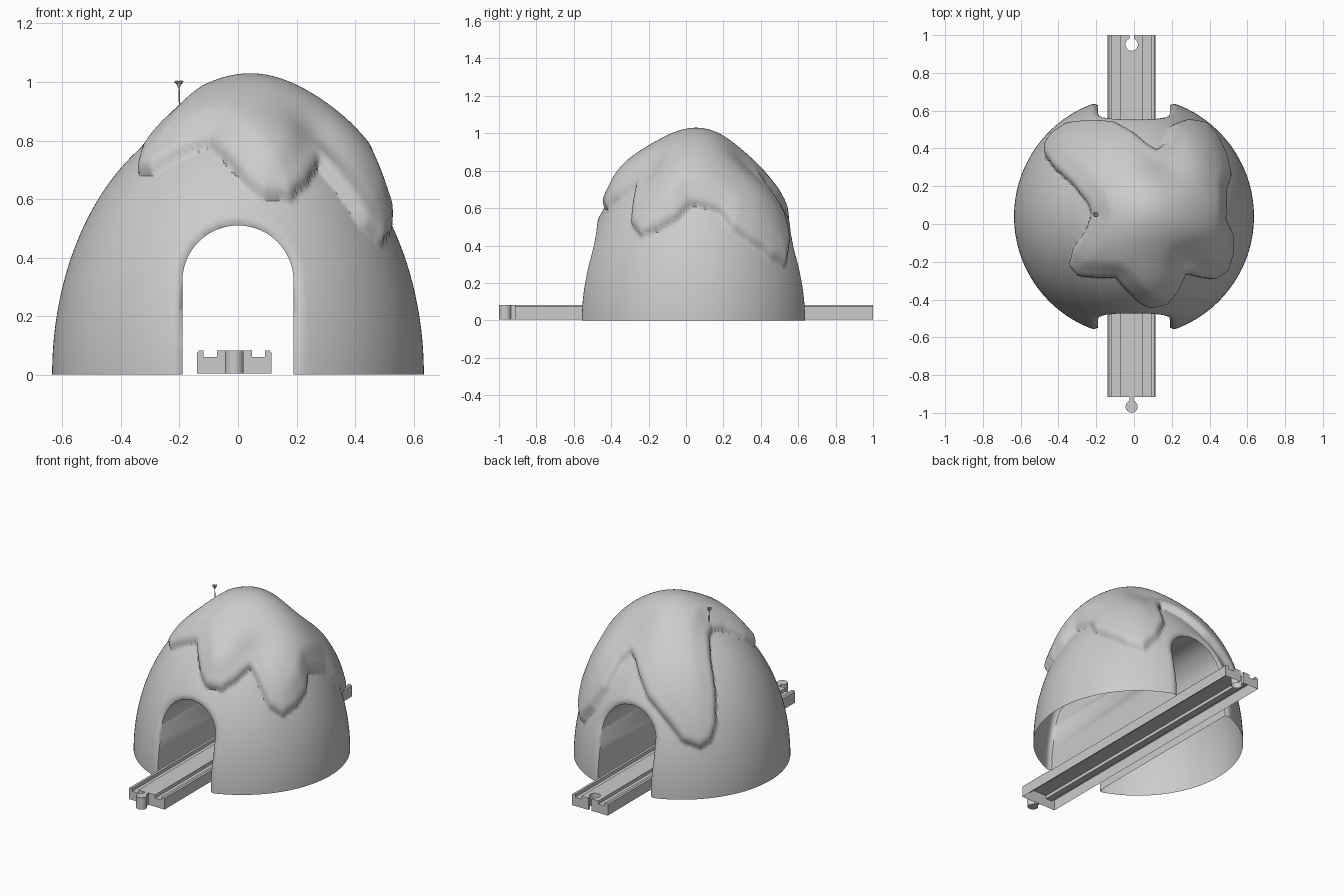
import bpy, bmesh, math
from mathutils import Vector
from mathutils.geometry import intersect_point_line

if "Cube" in bpy.data.objects:
    bpy.data.objects.remove(bpy.data.objects["Cube"])

grey = bpy.data.materials.new("plain_grey")
grey.diffuse_color = (0.6, 0.6, 0.6, 1)
grey.use_nodes = True
grey.node_tree.nodes["Principled BSDF"].inputs["Base Color"].default_value = grey.diffuse_color


def make(name, bm):
    bmesh.ops.recalc_face_normals(bm, faces=bm.faces)
    me = bpy.data.meshes.new(name)
    bm.to_mesh(me)
    bm.free()
    me.materials.append(grey)
    ob = bpy.data.objects.new(name, me)
    bpy.context.collection.objects.link(ob)
    return ob


def prism(name, pts, place, a, b):
    """Extrude a 2D outline from a to b; place maps (u, v, t) to xyz."""
    bm = bmesh.new()
    lo = [bm.verts.new(place(u, v, a)) for u, v in pts]
    hi = [bm.verts.new(place(u, v, b)) for u, v in pts]
    bm.faces.new(lo)
    bm.faces.new(hi)
    n = len(pts)
    for i in range(n):
        j = (i + 1) % n
        bm.faces.new((lo[i], lo[j], hi[j], hi[i]))
    return make(name, bm)


def along_y(u, v, t):
    return (u, t, v)


def along_z(u, v, t):
    return (u, v, t)


def activate(ob):
    bpy.ops.object.select_all(action='DESELECT')
    ob.select_set(True)
    bpy.context.view_layer.objects.active = ob


def cut(ob, cutter):
    mod = ob.modifiers.new("cut", 'BOOLEAN')
    mod.operation = 'DIFFERENCE'
    mod.solver = 'EXACT'
    mod.object = cutter
    activate(ob)
    bpy.ops.object.modifier_apply(modifier=mod.name)
    bpy.data.objects.remove(cutter)


def open_bottom(ob, z):
    bm = bmesh.new()
    bm.from_mesh(ob.data)
    low = [f for f in bm.faces if all(abs(v.co.z - z) < 0.001 for v in f.verts)]
    bmesh.ops.delete(bm, geom=low, context='FACES')
    bm.to_mesh(ob.data)
    bm.free()


def smooth(ob, deg):
    activate(ob)
    bpy.ops.object.shade_smooth_by_angle(angle=math.radians(deg))


# Mountain: half ellipsoid with a raised snow cap and rounded tunnel mouths
R, H, CY = 0.635, 0.91, 0.04
ARCH_R, ARCH_Z, ROUND = 0.19, 0.32, 0.035

# Dripping snow edge seen from above
EDGE = [(-.48, .42), (-.44, .48), (-.35, .54), (-.2, .555), (-.1, .545), (0, .49),
        (.07, .43), (.12, .4), (.16, .43), (.2, .53), (.28, .56), (.38, .54), (.45, .46),
        (.5, .35), (.52, .25), (.495, .18), (.49, .03), (.53, -.05), (.53, -.15),
        (.5, -.25), (.43, -.3), (.36, -.29), (.28, -.27), (.24, -.36), (.18, -.43),
        (.08, -.45), (.02, -.42), (-.05, -.35), (-.1, -.29), (-.2, -.29), (-.3, -.28),
        (-.35, -.22), (-.33, -.13), (-.26, -.03), (-.23, .05), (-.25, .11),
        (-.33, .21), (-.43, .3), (-.48, .37)]
# Swellings and hollows of the snow: x, y, height, spread
BUMPS = [(.05, .07, .075, .15), (.36, .02, .045, .15), (.08, -.3, .03, .1),
         (-.15, -.15, .02, .12), (.16, .3, -.03, .08), (.26, -.18, -.03, .06),
         (.3, .35, .02, .1), (-.25, .35, .015, .12)]


def unfold(phi, theta):
    return Vector((0.78 * phi * math.cos(theta), 0.78 * phi * math.sin(theta)))


flat = []
for x, y in EDGE:
    r = math.hypot(x, y - CY) * 0.96
    flat.append(unfold(math.asin(min(r / R, 1)), math.atan2(y - CY, x)))
segments = list(zip(flat, flat[1:] + flat[:1]))


def depth_in_snow(p):
    """Distance from the snow edge, 0 when outside it."""
    inside, best = False, 9.0
    for a, b in segments:
        if (a.y > p.y) != (b.y > p.y) and p.x < a.x + (b.x - a.x) * (p.y - a.y) / (b.y - a.y):
            inside = not inside
        ab = b - a
        k = max(0, min(1, (p - a).dot(ab) / ab.length_squared))
        best = min(best, (p - a - ab * k).length)
    return best if inside else 0.0


def surface(phi, theta):
    s, c = math.sin(phi), math.cos(phi)
    co = Vector((R * s * math.cos(theta), R * s * math.sin(theta), H * c))
    n = Vector((co.x / R**2, co.y / R**2, co.z / H**2)).normalized()
    co.y += CY
    push = 0.0
    d = depth_in_snow(unfold(phi, theta))
    if d > 0:
        u = min(d / 0.055, 1)
        w = min(d / 0.16, 1)
        bump = sum(h * math.exp(-((co.x - x)**2 + (co.y - y)**2) / (2 * q * q))
                   for x, y, h, q in BUMPS)
        push = 0.042 * math.sqrt(1 - (1 - u)**2) + bump * w * w * (3 - 2 * w)
    # roll the surface inward around the tunnel mouths
    mouth = math.hypot(co.x, max(co.z - ARCH_Z, 0)) - ARCH_R
    if mouth < ROUND and co.z < 0.7:
        k = ROUND - max(mouth, 0)
        push -= ROUND - math.sqrt(max(ROUND**2 - k * k, 0))
    return co + n * push


SEG, RINGS = 240, 84
bm = bmesh.new()
top = bm.verts.new(surface(0, 0))
prev = None
for i in range(1, RINGS + 1):
    ring = [bm.verts.new(surface(i / RINGS * math.pi / 2, 2 * math.pi * j / SEG))
            for j in range(SEG)]
    for j in range(SEG):
        k = (j + 1) % SEG
        if prev:
            bm.faces.new((prev[j], ring[j], ring[k], prev[k]))
        else:
            bm.faces.new((top, ring[j], ring[k]))
    prev = ring
for v in prev:
    v.co.z = 0
bm.faces.new(prev)
mountain = make("mountain", bm)

# Tunnel cut straight through; the mountain is an open shell underneath
arch = [(-ARCH_R, -0.1), (ARCH_R, -0.1)]
arch += [(ARCH_R * math.cos(a), ARCH_Z + ARCH_R * math.sin(a))
         for a in (math.pi * i / 32 for i in range(33))]
cut(mountain, prism("tunnel_cutter", arch, along_y, -1, 1))
open_bottom(mountain, 0)
smooth(mountain, 50)

# Track: grooved plank with a keyhole socket at the back and a peg at the front
TX, Z0, Z1, ZG = -0.0125, 0.005, 0.082, 0.061
half = [(.1275, Z0), (.1275, Z1 - .007), (.1205, Z1), (.105, Z1), (.105, ZG),
        (.06, ZG), (.06, Z1)]
profile = [(TX + x, z) for x, z in half] + [(TX - x, z) for x, z in reversed(half)]
track = prism("track", profile, along_y, -0.915, 1.0)


def keyhole(cy, end, r, w):
    a0 = math.asin(w / r)
    arc = [a0 + (2 * math.pi - 2 * a0) * i / 28 for i in range(29)]
    return ([(TX + w, end)] + [(TX + r * math.sin(a), cy + r * math.cos(a)) for a in arc]
            + [(TX - w, end)])


cut(track, prism("socket_cutter", keyhole(0.95, 1.05, 0.033, 0.012), along_z, -0.1, 0.2))
open_bottom(track, Z0)
smooth(track, 30)
peg = prism("track_peg", keyhole(-0.967, -0.914, 0.032, 0.011), along_z, Z0, Z1)
smooth(peg, 30)

# Tiny flower on the snow: thin stem, cup and petals
FX, FY = -0.2, 0.05
stem = bmesh.new()
bmesh.ops.create_cone(stem, cap_ends=True, segments=8, radius1=.003, radius2=.002, depth=.1)
for v in stem.verts:
    v.co += Vector((FX - 0.03 * v.co.z, FY, 0.935))
smooth(make("flower_stem", stem), 40)

head = bmesh.new()
cup = bmesh.ops.create_cone(head, cap_ends=True, segments=10, radius1=.004, radius2=.012,
                            depth=.016)
bmesh.ops.translate(head, verts=cup["verts"], vec=(FX - .002, FY, .99))
for i in range(6):
    a = math.tau * i / 6
    petal = bmesh.ops.create_icosphere(head, subdivisions=1, radius=.006)
    bmesh.ops.translate(head, verts=petal["verts"],
                        vec=(FX - .002 + .01 * math.cos(a), FY + .01 * math.sin(a), 1.0))
smooth(make("flower_head", head), 40)
